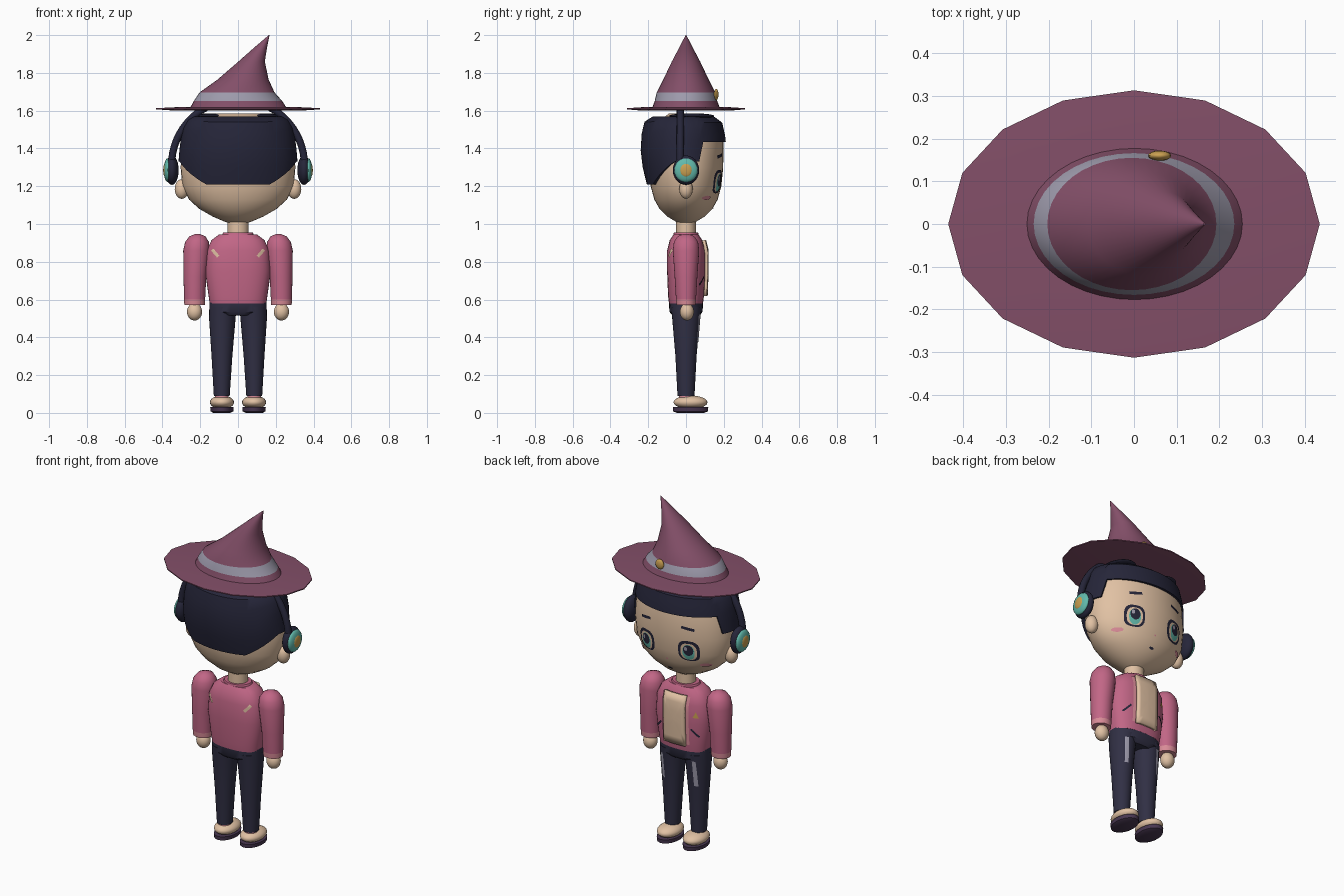
import bpy, bmesh
from math import sin, cos, pi, copysign
from mathutils import Vector
from mathutils.bvhtree import BVHTree

cube = bpy.data.objects.get("Cube")
if cube:
    bpy.data.objects.remove(cube)


def material(name, r, g, b):
    m = bpy.data.materials.new(name)
    m.use_nodes = True
    col = [(c / 255) ** 2.2 for c in (r, g, b)] + [1]
    m.diffuse_color = col
    m.node_tree.nodes["Principled BSDF"].inputs["Base Color"].default_value = col
    return m


PLUM = material("plum felt", 130, 80, 104)
PINK = material("jacket pink", 192, 102, 133)
ROSE = material("pale rose", 216, 138, 150)
SKIN = material("skin", 224, 192, 162)
NAVY = material("hair navy", 42, 42, 60)
DENIM = material("trouser navy", 52, 51, 70)
GREY = material("cool grey", 156, 153, 170)
TEAL = material("teal", 98, 184, 170)
GOLD = material("gold", 200, 158, 82)
SOLE = material("sole purple", 74, 58, 82)
made = []


def finish(name, bm, *mats):
    bmesh.ops.recalc_face_normals(bm, faces=bm.faces)
    me = bpy.data.meshes.new(name)
    bm.to_mesh(me)
    bm.free()
    for m in mats:
        me.materials.append(m)
    ob = bpy.data.objects.new(name, me)
    bpy.context.collection.objects.link(ob)
    made.append(ob)
    return ob


def skin_rings(bm, rings):
    """Bridge closed loops of points and cap both ends."""
    loops = [[bm.verts.new(p) for p in r] for r in rings]
    n = len(loops[0])
    for a, b in zip(loops, loops[1:]):
        for i in range(n):
            j = (i + 1) % n
            bm.faces.new((a[i], a[j], b[j], b[i]))
    bm.faces.new(loops[0])
    bm.faces.new(loops[-1])


def oval(z, cx, cy, rx, ry, n, power=2):
    pts = []
    for i in range(n):
        c, s = cos(2 * pi * i / n), sin(2 * pi * i / n)
        pts.append((cx + rx * copysign(abs(c) ** (2 / power), c),
                    cy + ry * copysign(abs(s) ** (2 / power), s), z))
    return pts


def loft(name, rings, mats, n=32, power=2, rule=None):
    """Rings are (z, centre x, centre y, radius x, radius y)."""
    bm = bmesh.new()
    skin_rings(bm, [oval(*r, n, power) for r in rings])
    if rule:
        for f in bm.faces:
            f.material_index = rule(f.calc_center_median())
    return finish(name, bm, *mats)


def ball(name, centre, radii, mat, seg=24):
    bm = bmesh.new()
    bmesh.ops.create_uvsphere(bm, u_segments=seg, v_segments=seg // 2, radius=1)
    for v in bm.verts:
        v.co = Vector(centre) + Vector(c * r for c, r in zip(v.co, radii))
    return finish(name, bm, mat)


def decal(name, target, pts, mat, lift, side=1, thick=0.0):
    """Lay an (x, z) outline on the front (side 1) or back (side -1) of target."""
    bm = bmesh.new()
    bm.from_mesh(target.data)
    tree = BVHTree.FromBMesh(bm)
    bm.free()
    pts = [Vector(p) for p in pts]
    steps = 6 if len(pts) < 8 else 1
    rim = [a.lerp(b, k / steps) for a, b in zip(pts, pts[1:] + pts[:1]) for k in range(steps)]
    mid = sum(pts, Vector((0, 0))) / len(pts)
    rings = []
    for f in (0.02, 0.35, 0.7, 1):
        ring = []
        for p in rim:
            q = mid.lerp(p, f)
            hit = tree.ray_cast(Vector((q.x, side, q.y)), Vector((0, -side, 0)))
            ring.append(hit[0] + hit[1] * lift)
        rings.append(ring)
    bm = bmesh.new()
    skin_rings(bm, rings)
    bmesh.ops.delete(bm, geom=[max(bm.faces, key=lambda f: len(f.verts) * 10 + f.calc_area())],
                     context="FACES_ONLY")
    ob = finish(name, bm, mat)
    if sum(p.normal.y for p in ob.data.polygons) * side < 0:
        ob.data.flip_normals()
    if thick:
        mod = ob.modifiers.new("thickness", "SOLIDIFY")
        mod.thickness = thick
    return ob


def disc(x, z, rx, rz, power=2):
    return [(p[0], p[1]) for p in oval(0, x, z, rx, rz, 20, power)]


def bar(x, z, dx, dz, w):
    """Slanted strip outline with half-direction (dx, dz) and half-width w."""
    d = Vector((dx, dz))
    o = Vector((-dz, dx)).normalized() * w
    c = Vector((x, z))
    return [c - d - o, c + d - o, c + d + o, c - d + o]


# Head and neck
head = loft("head", [(1.0, 0, 0, .01, .01), (1.01, 0, 0, .065, .05), (1.04, 0, 0, .135, .1),
                     (1.08, 0, 0, .205, .14), (1.13, 0, 0, .26, .168), (1.2, 0, 0, .295, .187),
                     (1.3, 0, 0, .304, .197), (1.43, 0, 0, .292, .198), (1.52, 0, 0, .26, .178),
                     (1.585, 0, 0, .12, .09)], [SKIN], 40)
loft("neck", [(.9, 0, 0, .056, .052), (1.04, 0, 0, .056, .052)], [SKIN], 24)

# Hair: shell whose lower edge is low at the nape, with sideburns and a fringe
PROFILE = [(1.2, .302, .19), (1.34, .316, .224), (1.45, .303, .226), (1.54, .285, .206), (1.57, .235, .16)]


def hair_radius(z):
    for a, b in zip(PROFILE, PROFILE[1:]):
        if z <= b[0]:
            t = (z - a[0]) / (b[0] - a[0])
            return a[1] + t * (b[1] - a[1]), a[2] + t * (b[2] - a[2])
    return PROFILE[-1][1:]


def hair_edge(t):
    if t < 0.6:
        return 1.21
    if t < 2.0:
        return min(1.33, 1.21 + (t - 0.6) * 0.16)
    return 1.435


N = 64
rings = []
for level in (-1, 0, .25, .5, .75, .92, 1):
    ring = []
    for i in range(N):
        a = 2 * pi * i / N
        low = hair_edge(min(a, 2 * pi - a))
        z = low + (1.57 - low) * max(level, 0)
        rx, ry = hair_radius(z)
        s = 0.88 if level < 0 else 1
        ring.append((rx * s * sin(a), -.015 - ry * s * cos(a), z))
    rings.append(ring)
bm = bmesh.new()
skin_rings(bm, rings)
nape = max(bm.faces, key=lambda f: len(f.verts) * 10 - f.calc_center_median().z)
bmesh.ops.delete(bm, geom=[nape], context="FACES_ONLY")
finish("hair", bm, NAVY)

# Hat
loft("hat_brim", [(1.6, 0, 0, .33, .23), (1.607, 0, 0, .435, .313),
                  (1.613, 0, 0, .435, .313), (1.62, 0, 0, .3, .21)], [PLUM], 16)
loft("hat_crown", [(1.612, .002, 0, .257, .18), (1.65, 0, 0, .235, .166), (1.697, -.005, 0, .198, .155),
                   (1.765, .027, 0, .135, .12), (1.86, .072, 0, .07, .075), (1.93, .117, 0, .036, .038),
                   (2.0, .165, 0, .002, .002)], [PLUM, GREY], 40,
     rule=lambda c: int(1.65 < c.z < 1.697))
ball("hat_buckle", (.06, .16, 1.685), (.027, .012, .03), GOLD, 16)

# Headphone band: swept arc between the ear cups
curve = bpy.data.curves.new("band_path", "CURVE")
curve.dimensions = "3D"
curve.bevel_depth = .019
curve.use_fill_caps = True
spline = curve.splines.new("POLY")
spline.points.add(32)
for i, p in enumerate(spline.points):
    a = pi * i / 32
    p.co = (.352 * cos(a), -.03, 1.31 + .35 * sin(a), 1)
curve.materials.append(NAVY)
band = bpy.data.objects.new("headphone_band", curve)
bpy.context.collection.objects.link(band)

# Body
torso = loft("jacket", [(.58, 0, 0, .15, .09), (.62, 0, 0, .156, .095), (.75, 0, 0, .174, .1),
                        (.86, 0, 0, .166, .1), (.915, 0, 0, .14, .086), (.945, 0, 0, .1, .066)],
             [PINK], 40, 2.5)
loft("collar", [(.93, 0, 0, .09, .07), (.955, 0, 0, .078, .064), (.955, 0, 0, .058, .053)], [PINK])
loft("hips", [(.515, 0, 0, .11, .07), (.535, 0, 0, .152, .088), (.59, 0, 0, .152, .09)], [DENIM], 32, 2.4)
decal("shirt_edge", torso, bar(.0, .765, 0, .14, .085), ROSE, .006)
decal("shirt_front", torso, bar(.0, .765, 0, .145, .066), SKIN, .02, thick=.018)
decal("jacket_badge", torso, [(-.135, .79), (-.105, .79), (-.12, .825)], GOLD, .005)

# Paired parts
for side, tag in ((1, "left"), (-1, "right")):
    ball(tag + "_ear", (side * .298, 0, 1.185), (.037, .036, .052), SKIN)
    ball(tag + "_ear_cup", (side * .35, 0, 1.285), (.036, .07, .078), NAVY)
    ball(tag + "_cup_cover", (side * .372, 0, 1.285), (.021, .062, .063), TEAL)
    ball(tag + "_cup_centre", (side * .386, 0, 1.285), (.01, .034, .036), GOLD)
    ball(tag + "_hair_pad", (side * .14, .03, 1.572), (.085, .12, .014), NAVY)

    loft(tag + "_arm", [(.57, side * .23, 0, .054, .05), (.6, side * .23, 0, .056, .053),
                        (.72, side * .228, 0, .06, .06), (.86, side * .22, 0, .07, .07),
                        (.905, side * .217, 0, .063, .064), (.935, side * .215, 0, .042, .044),
                        (.948, side * .214, 0, .01, .01)], [PINK, ROSE], 28,
         rule=lambda c: int(c.z < .6))
    ball(tag + "_hand", (side * .23, .005, .535), (.04, .037, .046), SKIN)

    leg = loft(tag + "_leg", [(.09, side * .086, 0, .042, .045), (.3, side * .085, 0, .055, .056),
                              (.5, side * .083, 0, .07, .073), (.56, side * .08, 0, .072, .08)],
               [DENIM], 28)
    loft(tag + "_sock", [(.06, side * .086, .0, .036, .038), (.1, side * .086, 0, .036, .038)], [ROSE], 20)
    ball(tag + "_shoe", (side * .085, .024, .056), (.064, .09, .036), SKIN)
    loft(tag + "_sole", [(0, side * .085, .024, .045, .072), (.008, side * .085, .024, .06, .092),
                         (.03, side * .085, .024, .062, .094)], [SOLE], 28)
    decal(tag + "_leg_streak", leg, bar(side * .105, .45, .003, .075, .01), GREY, .004)
    decal(tag + "_pocket", torso, bar(side * .115, .7, side * .02, -.022, .005), NAVY, .005)
    decal(tag + "_back_mark", torso, bar(side * .118, .845, side * .015, .018, .008), SKIN, .005, -1)

    # Face: stacked thin plates
    x = side * .135
    decal(tag + "_eye_rim", head, disc(x, 1.225, .058, .062, 2.8), NAVY, .003)
    decal(tag + "_eye_white", head, disc(x, 1.222, .044, .05, 2.6), SKIN, .005)
    decal(tag + "_iris", head, disc(x, 1.22, .033, .046), TEAL, .007)
    decal(tag + "_pupil", head, disc(x, 1.232, .027, .032), NAVY, .009)
    decal(tag + "_eye_glint", head, disc(x + .012, 1.242, .009, .012), GREY, .011)
    decal(tag + "_brow", head, bar(x, 1.36, .035, side * -.006, .008), NAVY, .004)
    decal(tag + "_blush", head, disc(side * .205, 1.14, .026, .011), ROSE, .004)
decal("nose", head, disc(0, 1.15, .006, .005), ROSE, .004)
decal("mouth", head, disc(0, 1.085, .015, .006), NAVY, .004)

# Smooth shading with crisp edges
bpy.ops.object.select_all(action="DESELECT")
for ob in made:
    ob.select_set(True)
bpy.context.view_layer.objects.active = made[0]
bpy.ops.object.shade_smooth_by_angle(angle=0.7)
